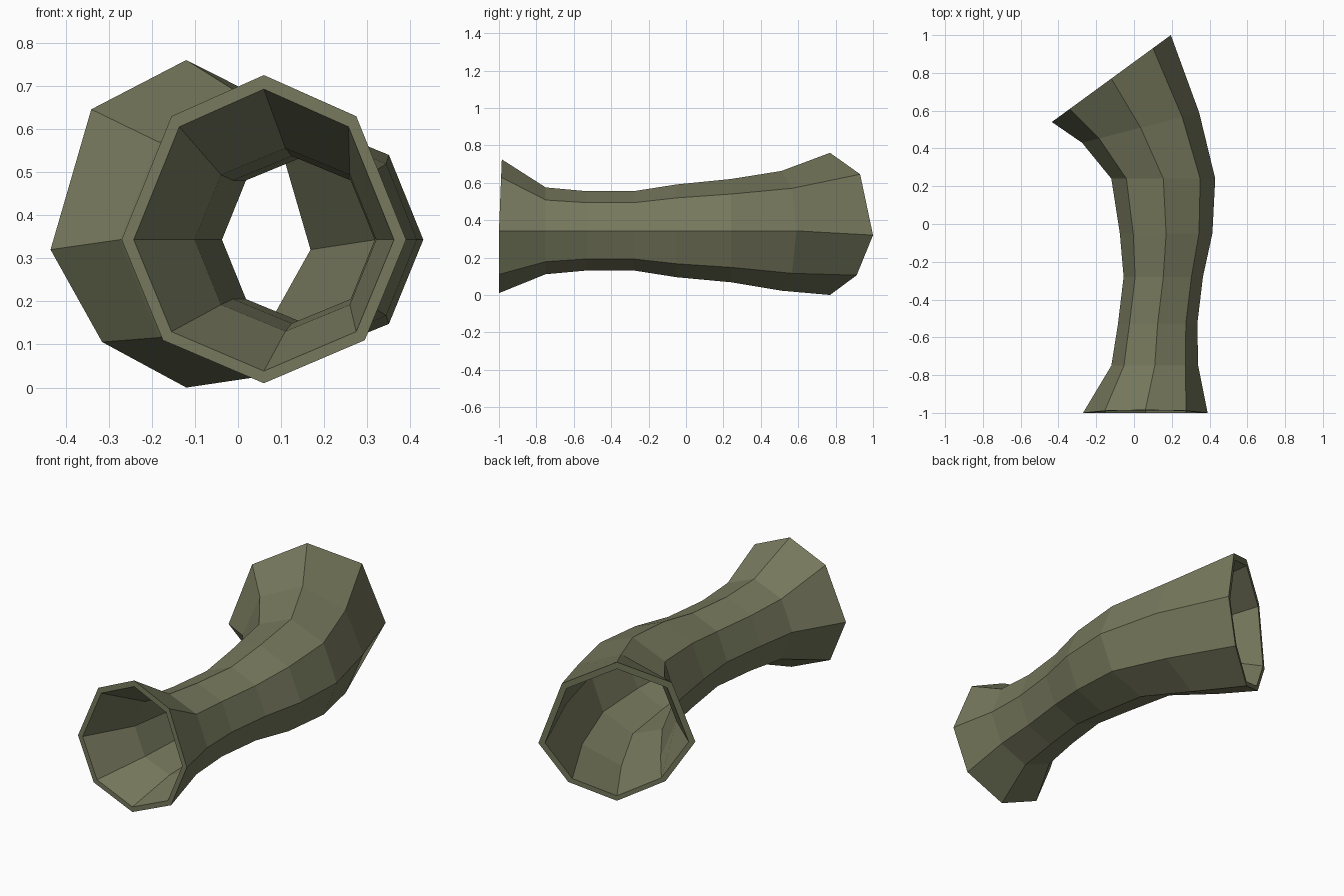
import bpy
import bmesh
from mathutils import Vector

cube = bpy.data.objects.get("Cube")
if cube:
    bpy.data.objects.remove(cube, do_unlink=True)

olive = bpy.data.materials.new("olive")
olive.use_nodes = True
colour = (0.18, 0.188, 0.108, 1)
olive.diffuse_color = colour
olive.node_tree.nodes["Principled BSDF"].inputs["Base Color"].default_value = colour

WALL = 0.915          # inner size relative to outer size
EVEN = (0.71, 0.71, 0.71, 0.71)

# Stations: left and right corner in plan, axis height, rise, drop,
# then side/height factors of the upper and lower diagonal corners
stations = [
    ((-0.27, -1.0), (0.39, -1.0), 0.343, 0.382, 0.333, (0.65, 0.75, 0.71, 0.70)),
    ((-0.12, -0.75), (0.34, -0.75), 0.343, 0.232, 0.232, EVEN),
    ((-0.085, -0.53), (0.335, -0.53), 0.343, 0.212, 0.212, EVEN),
    ((-0.055, -0.28), (0.365, -0.28), 0.343, 0.212, 0.212, EVEN),
    ((-0.075, -0.05), (0.415, -0.05), 0.343, 0.248, 0.248, EVEN),
    ((-0.12, 0.24), (0.43, 0.24), 0.343, 0.277, 0.275, EVEN),
    ((-0.275, 0.43), (0.345, 0.59), 0.343, 0.32, 0.32, EVEN),
    ((-0.435, 0.54), (0.195, 1.0), 0.32, 0.44, 0.32, (0.70, 0.74, 0.62, 0.67)),
]


def make_ring(bm, station, scale, lean):
    """Eight corners around the station's centre."""
    left, right, z, rise, drop, (us, uh, ls, lh) = station
    a, b = Vector((*left, z)), Vector((*right, z))
    centre, side = (a + b) / 2, (b - a) / 2
    corners = [(1, 0), (us, uh * rise), (0, rise), (-us, uh * rise),
               (-1, 0), (-ls, -lh * drop), (0, -drop), (ls, -lh * drop)]
    ring = []
    for s, h in corners:
        tilt = Vector((0, lean * max(h, 0), h))
        ring.append(bm.verts.new(centre + (side * s + tilt) * scale))
    return ring


def bridge(bm, first, second):
    for i in range(8):
        j = (i + 1) % 8
        bm.faces.new((first[i], first[j], second[j], second[i]))


# Hollow bent pipe: outer wall, inner wall and a rim at each end
bm = bmesh.new()
walls = []
for scale in (1, WALL):
    walls.append([make_ring(bm, s, scale, 0.04 if i == 0 else 0)
                  for i, s in enumerate(stations)])
for wall in walls:
    for first, second in zip(wall, wall[1:]):
        bridge(bm, first, second)
for end in (0, -1):
    bridge(bm, walls[0][end], walls[1][end])
bmesh.ops.recalc_face_normals(bm, faces=bm.faces)

mesh = bpy.data.meshes.new("bent_pipe")
bm.to_mesh(mesh)
bm.free()
mesh.materials.append(olive)
pipe = bpy.data.objects.new("bent_pipe", mesh)
bpy.context.collection.objects.link(pipe)
